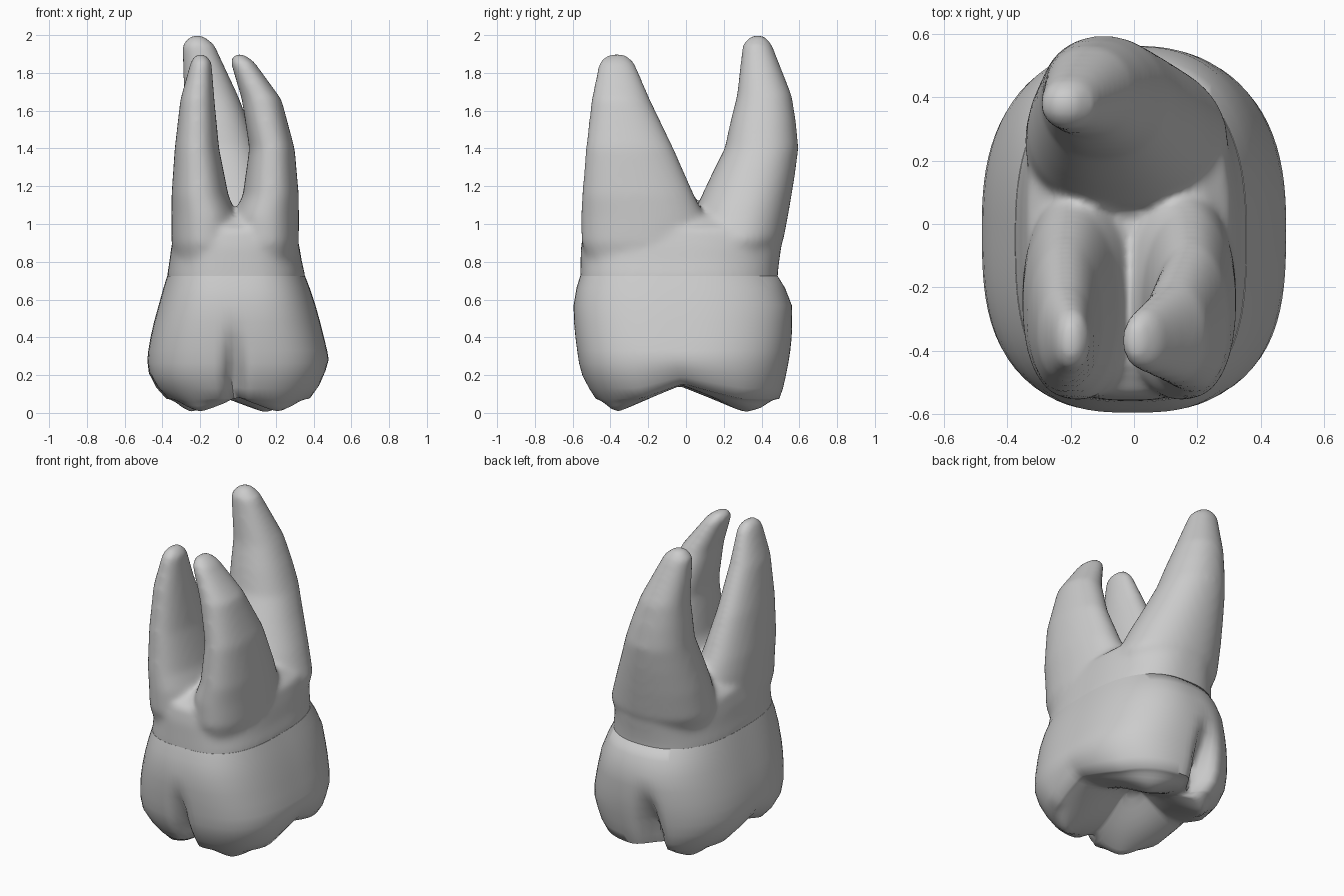
import bpy, bmesh, math

if "Cube" in bpy.data.objects:
    bpy.data.objects.remove(bpy.data.objects["Cube"])

SEG = 96


def ring_point(box, a, n_front=2.2, n_back=2.1):
    """Point on a superellipse inside the box (x0, x1, y0, y1)."""
    x0, x1, y0, y1 = box
    c, s = math.cos(a), math.sin(a)
    n = n_front if s < 0 else n_back
    r = (abs(c) ** n + abs(s) ** n) ** (-1 / n)
    return ((x0 + x1) / 2 + r * c * (x1 - x0) / 2,
            (y0 + y1) / 2 + r * s * (y1 - y0) / 2)


def skin(bm, rings):
    """Closed loft through rings of points."""
    loops = [[bm.verts.new(p) for p in ring] for ring in rings]
    for lo, hi in zip(loops, loops[1:]):
        for i in range(SEG):
            j = (i + 1) % SEG
            bm.faces.new((lo[i], lo[j], hi[j], hi[i]))
    bm.faces.new(loops[0][::-1])
    bm.faces.new(loops[-1])


def finish(bm, name):
    bmesh.ops.recalc_face_normals(bm, faces=bm.faces)
    me = bpy.data.meshes.new(name)
    bm.to_mesh(me)
    bm.free()
    ob = bpy.data.objects.new(name, me)
    bpy.context.collection.objects.link(ob)
    return ob


ANGLES = [2 * math.pi * i / SEG for i in range(SEG)]

# Crown: chewing surface of four cone-like cusps around a central pit
CUSPS = [(-.22, -.39), (.23, -.39), (.14, .31), (-.27, .33)]


def chew_height(x, y):
    d = min(math.hypot(x - cx, y - cy) for cx, cy in CUSPS)
    pit = .09 * math.exp(-(x * x + y * y) / .04)
    return .001 + .39 * (math.sqrt(d * d + .0006) - .0245) + pit


# Crown: wall sections (z, x0, x1, y0, y1), then shrinking rings on the chewing side
WALL = [(.725, -.375, .355, -.56, .485), (.66, -.395, .38, -.58, .525),
        (.57, -.42, .41, -.595, .56), (.48, -.445, .435, -.593, .562),
        (.40, -.463, .455, -.587, .56), (.33, -.475, .472, -.578, .553),
        (.27, -.48, .48, -.568, .543), (.21, -.473, .465, -.55, .53),
        (.15, -.44, .44, -.515, .515), (.10, -.39, .40, -.48, .495)]


def wall_point(section, a):
    z, *box = section
    x, y = ring_point(box, a, 2.9, 2.5)
    # front and back grooves
    gx, w, deep = (-.02, .045, .1) if y < 0 else (-.10, .06, .13)
    if abs(y) > .3:
        depth = deep * max(0, min(1, (.46 - z) / .25))
        y -= math.copysign(depth * math.exp(-((x - gx) / w) ** 2), y)
    return x, y, z


rings = []
rim = [wall_point(WALL[-1], a) for a in ANGLES]
rim_z = [min(.2, max(.075, chew_height(x, y))) for x, y, z in rim]
for section in WALL:
    ring = []
    for a, rz in zip(ANGLES, rim_z):
        x, y, z = wall_point(section, a)
        if z < .33:
            z = .33 + (z - .33) * (.33 - rz) / .23
        ring.append((x, y, z))
    rings.append(ring)
for k in (.96, .92, .88, .83, .78, .7, .6, .5, .4, .3, .2, .1, .02):
    ring = []
    for (x, y, z), rz in zip(rim, rim_z):
        h = chew_height(x * k, y * k)
        t = max(0, (k - .85) / .15)
        ring.append((x * k, y * k, h + (rz - h) * t))
    rings.append(ring)
bm = bmesh.new()
skin(bm, rings)
crown = finish(bm, "crown")
bpy.context.view_layer.objects.active = crown
crown.select_set(True)
bpy.ops.object.shade_smooth_by_angle(angle=math.radians(60))

# Root trunk and three roots, sections (z, x0, x1, y0, y1)
TRUNK = [(.64, -.375, .355, -.56, .485), (.73, -.375, .355, -.56, .485),
         (.80, -.363, .338, -.558, .493), (.88, -.353, .325, -.556, .505),
         (.97, -.335, .305, -.54, .505), (1.04, -.24, .22, -.43, .36)]
ROOT_FRONT_LEFT = [(.68, -.31, -.05, -.47, .1), (.9, -.352, .01, -.553, .12),
                   (1.04, -.352, -.005, -.556, .1), (1.15, -.352, -.05, -.55, .045),
                   (1.4, -.335, -.1, -.53, -.065), (1.66, -.305, -.125, -.5, -.19),
                   (1.86, -.25, -.14, -.46, -.275), (1.9, -.225, -.175, -.41, -.32)]
ROOT_FRONT_RIGHT = [(.68, .03, .28, -.47, .1), (.9, -.03, .322, -.553, .12),
                    (1.04, -.025, .322, -.556, .1), (1.15, .025, .322, -.55, .045),
                    (1.4, .06, .3, -.53, -.065), (1.66, .02, .23, -.5, -.19),
                    (1.86, -.04, .085, -.46, -.275), (1.9, -.025, .03, -.41, -.32)]
ROOT_BACK = [(.68, -.27, .25, 0, .4), (.92, -.345, .30, 0, .517),
             (1.1, -.335, .23, .06, .55), (1.25, -.315, .165, .13, .575),
             (1.4, -.295, .105, .205, .595), (1.54, -.29, .055, .235, .582),
             (1.68, -.285, 0, .27, .56), (1.95, -.295, -.125, .3, .455),
             (2.0, -.25, -.185, .345, .415)]
bm = bmesh.new()
skin(bm, [[(*ring_point(box, a, 2.9, 2.5), z) for a in ANGLES] for z, *box in TRUNK])
for part in (ROOT_FRONT_LEFT, ROOT_FRONT_RIGHT, ROOT_BACK):
    skin(bm, [[(*ring_point(box, a), z) for a in ANGLES] for z, *box in part])
roots = finish(bm, "roots")

# Fuse the roots into one surface and soften the joins
fuse = roots.modifiers.new("fuse", 'REMESH')
fuse.mode = 'VOXEL'
fuse.voxel_size = .016
fuse.use_smooth_shade = True
soft = roots.modifiers.new("soften", 'SMOOTH')
soft.factor = .5
soft.iterations = 16
